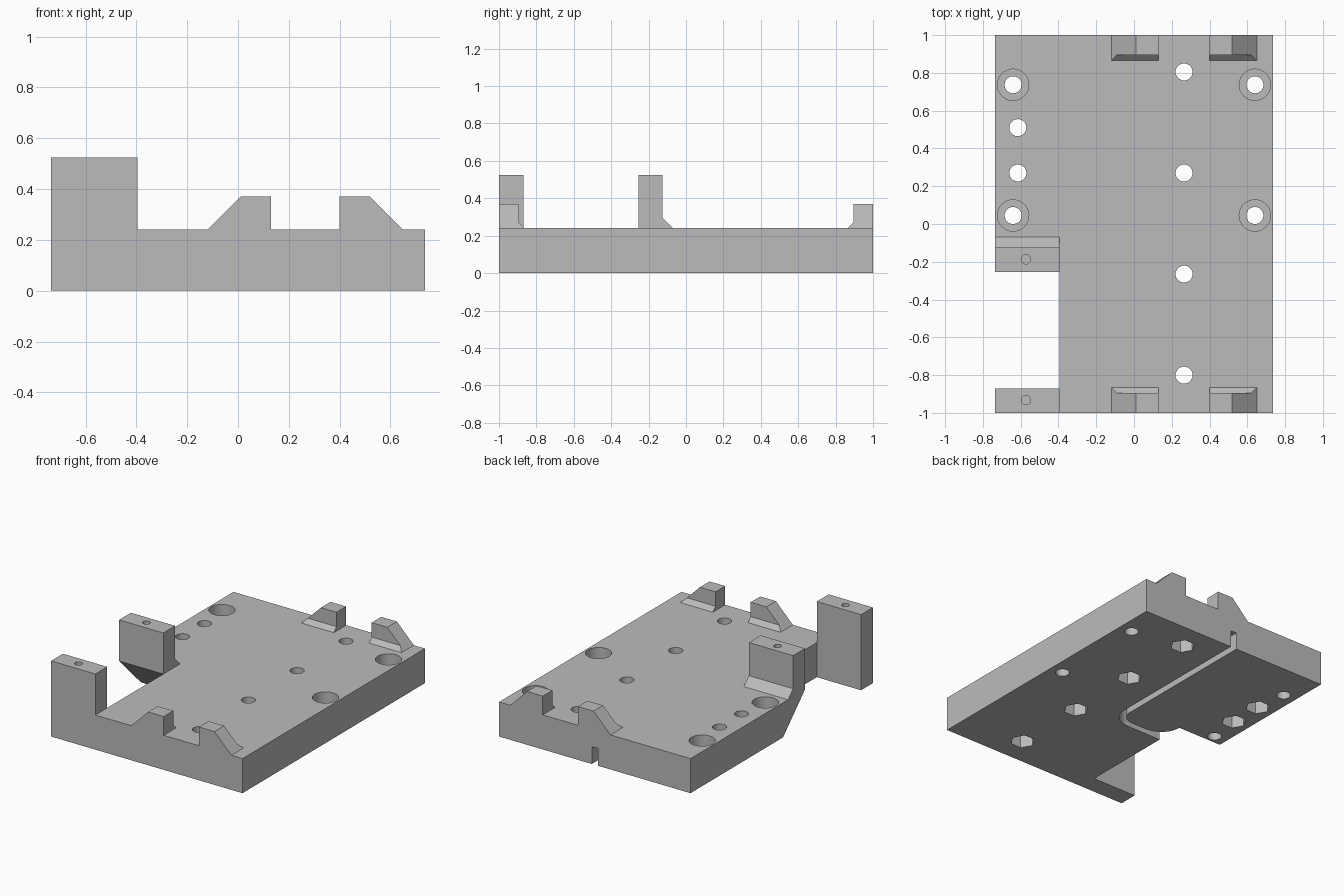
import bpy, bmesh, math
from mathutils import Vector

cube = bpy.data.objects.get("Cube")
if cube:
    bpy.data.objects.remove(cube, do_unlink=True)

grey = bpy.data.materials.new("plain_grey")
grey.use_nodes = True
grey.diffuse_color = (0.5, 0.5, 0.5, 1)
grey.node_tree.nodes["Principled BSDF"].inputs["Base Color"].default_value = (0.5, 0.5, 0.5, 1)

W, L, T = 0.735, 1.0, 0.24      # half width, half length, plate thickness
NOTCH_X = -0.395
RAIL_TOP, POST_TOP = 0.37, 0.525
PLACE = {"x": lambda a, b, d: (d, a, b),
         "y": lambda a, b, d: (a, d, b),
         "z": lambda a, b, d: (a, b, d)}


def finish(name, bm):
    bmesh.ops.recalc_face_normals(bm, faces=bm.faces)
    mesh = bpy.data.meshes.new(name)
    bm.to_mesh(mesh)
    bm.free()
    obj = bpy.data.objects.new(name, mesh)
    bpy.context.collection.objects.link(obj)
    mesh.materials.append(grey)
    return obj


def prism(name, outline, axis, start, end):
    """Extrude a 2D outline along an axis."""
    bm = bmesh.new()
    face = bm.faces.new([bm.verts.new(PLACE[axis](a, b, start)) for a, b in outline])
    new = bmesh.ops.extrude_face_region(bm, geom=[face])["geom"]
    shift = Vector(PLACE[axis](0, 0, end - start))
    bmesh.ops.translate(bm, vec=shift, verts=[v for v in new if isinstance(v, bmesh.types.BMVert)])
    return finish(name, bm)


def box(x0, x1, y0, y1):
    return [(x0, y0), (x1, y0), (x1, y1), (x0, y1)]


def arc(cx, cy, r, a0, a1, steps):
    angles = [math.radians(a0 + (a1 - a0) * i / steps) for i in range(steps + 1)]
    return [(cx + r * math.cos(a), cy + r * math.sin(a)) for a in angles]


def round_outline(x, y, r, sides=40):
    return arc(x, y, r, 0, 360, sides)[:-1]


def cut(target, outline, axis, start, end):
    cutter = prism("cutter", outline, axis, start, end)
    cutter.hide_render = True
    mod = target.modifiers.new("cut", "BOOLEAN")
    mod.operation, mod.solver, mod.object = "DIFFERENCE", "EXACT", cutter
    bpy.context.view_layer.objects.active = target
    bpy.ops.object.modifier_apply(modifier=mod.name)
    bpy.data.objects.remove(cutter, do_unlink=True)


def smooth(obj):
    bpy.ops.object.select_all(action="DESELECT")
    obj.select_set(True)
    bpy.context.view_layer.objects.active = obj
    bpy.ops.object.shade_smooth_by_angle(angle=math.radians(30))


# Base plate with the side notch, sloped under the rear post
plate = prism("base_plate", box(-W, W, -L, L), "z", 0, T)
cut(plate, [(-0.87, -0.05), (-0.87, 0.4), (-0.255, 0.4), (-0.255, T), (0.035, -0.05)],
    "x", -0.8, NOTCH_X)

# Counterbored corner holes
for x in (-0.64, 0.64):
    for y in (0.045, 0.737):
        cut(plate, round_outline(x, y, 0.045), "z", -0.1, 0.4)
        cut(plate, round_outline(x, y, 0.083), "z", 0.12, 0.4)

# Bolt holes with hexagonal nut pockets underneath
bolts = [(0.265, y) for y in (0.805, 0.27, -0.265, -0.8)] + [(-0.615, 0.51), (-0.615, 0.27)]
for x, y in bolts:
    cut(plate, round_outline(x, y, 0.045), "z", -0.1, 0.4)
    cut(plate, round_outline(x, y, 0.08, 6), "z", -0.1, 0.12)

# Cable channel in the underside, with a flared mouth at the notch
R, H, BEND_Y = 0.12, 0.023, -0.07
outer = [(H, 1.1)] + arc(-R, BEND_Y, R + H, 0, -90, 10) + [(-0.5, BEND_Y - R - H)]
inner = [(-H, 1.1)] + arc(-R, BEND_Y, R - H, 0, -90, 10) + [(-0.5, BEND_Y - R + H)]
cut(plate, outer + inner[::-1], "z", -0.1, 0.12)
cut(plate, arc(-0.245, -0.015, 0.15, 180, 270, 10) + [(-0.245, -0.19), (-0.5, -0.19), (-0.5, -0.015)],
    "z", -0.1, 0.12)
smooth(plate)

# Mounting posts with pilot holes
front_post = prism("front_post", box(-L, -0.87, T, POST_TOP), "x", -W, NOTCH_X)
rear_post = prism("rear_post",
                  [(-0.255, T), (-0.07, T), (-0.125, 0.295), (-0.125, POST_TOP), (-0.255, POST_TOP)],
                  "x", -W, NOTCH_X)
for post, y in ((front_post, -0.932), (rear_post, -0.187)):
    cut(post, round_outline(-0.572, y, 0.025, 24), "z", 0.3, 0.6)
    smooth(post)

# Retaining lugs at both ends: sloped outside, upright inside, small foot chamfer
LUGS = {"right": (-0.12, 0.01, 0.13), "left": (0.65, 0.52, 0.40)}
C = 0.03
for end, s in (("front", -1), ("rear", 1)):
    for side, (toe, shoulder, inside) in LUGS.items():
        prism(f"{end}_{side}_lug",
              [(toe, T), (shoulder, RAIL_TOP), (inside, RAIL_TOP), (inside, T)],
              "y", s * L, s * 0.895)
        lean = math.copysign(C, shoulder - toe)
        bm = bmesh.new()
        for x, y, z in ((toe, 0.895, T), (inside, 0.895, T), (toe + lean, 0.895, T + C),
                        (inside, 0.895, T + C), (toe, 0.895 - C, T), (inside, 0.895 - C, T)):
            bm.verts.new((x, s * y, z))
        bmesh.ops.convex_hull(bm, input=bm.verts)
        finish(f"{end}_{side}_lug_foot", bm)
